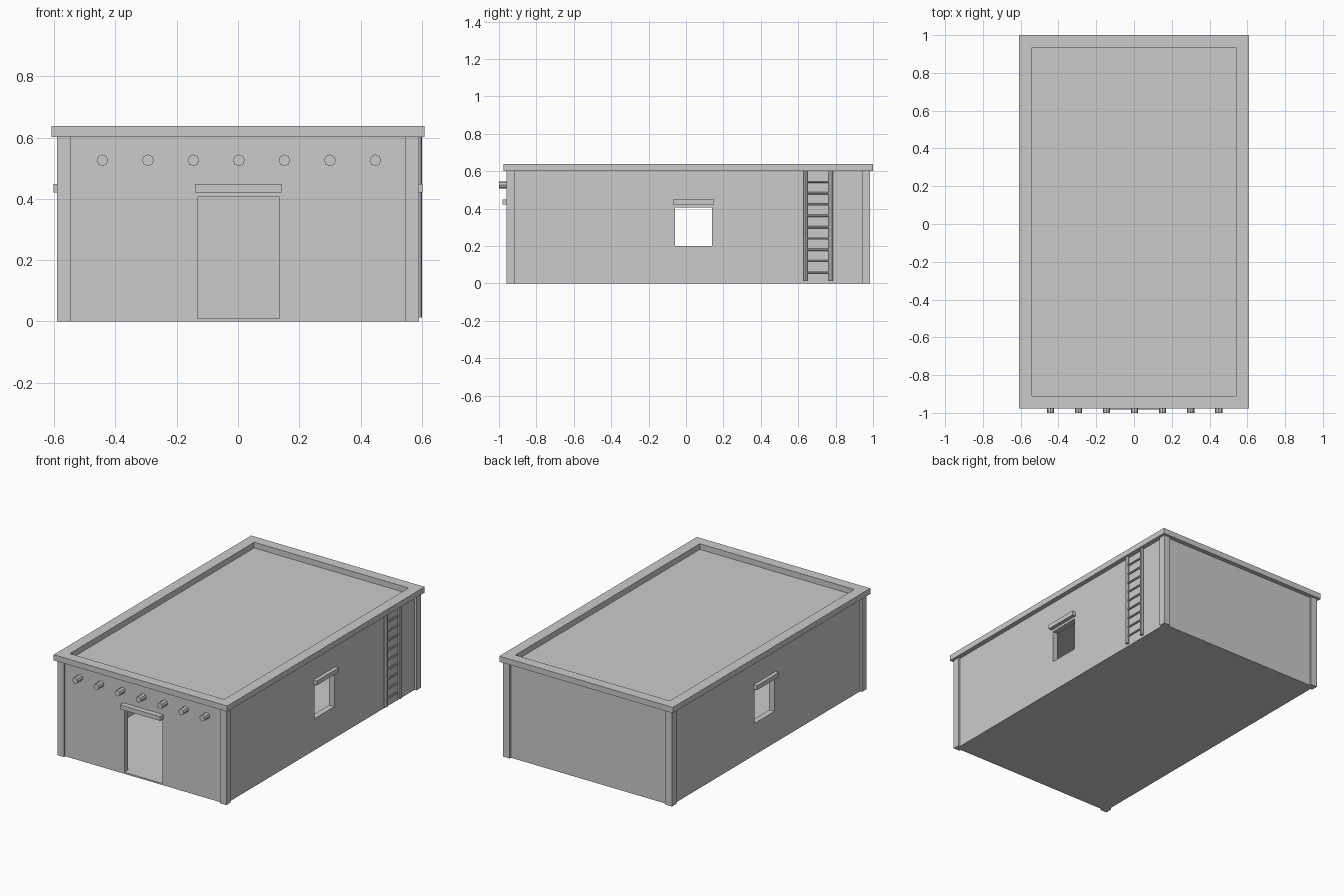
import bpy
import math

if "Cube" in bpy.data.objects:
    bpy.data.objects.remove(bpy.data.objects["Cube"])

CY = 0.012             # centre of the building in y
WX, WY = 0.578, 0.960  # half size, outer wall faces
IX, IY = 0.541, 0.923  # half size, inner wall faces
TOP = 0.602            # roof height


def box(name, x0, x1, y0, y1, z0, z1):
    bpy.ops.mesh.primitive_cube_add(
        size=1, location=((x0 + x1) / 2, (y0 + y1) / 2, (z0 + z1) / 2))
    ob = bpy.context.object
    ob.name = name
    ob.scale = (x1 - x0, y1 - y0, z1 - z0)
    bpy.ops.object.transform_apply(location=False, rotation=False, scale=True)
    return ob


def rod(name, radius, length, loc, rot=(0, 0, 0)):
    bpy.ops.mesh.primitive_cylinder_add(
        vertices=8, radius=radius, depth=length, location=loc, rotation=rot)
    bpy.context.object.name = name
    return bpy.context.object


def cut(target, cutter):
    mod = target.modifiers.new("cut", 'BOOLEAN')
    mod.operation = 'DIFFERENCE'
    mod.solver = 'EXACT'
    mod.object = cutter
    bpy.context.view_layer.objects.active = target
    bpy.ops.object.modifier_apply(modifier=mod.name)
    bpy.data.objects.remove(cutter, do_unlink=True)


# hollow wall shell with floor and roof, a doorway and two side windows
shell = box("walls", -WX, WX, CY - WY, CY + WY, 0, TOP)
cut(shell, box("room", -IX, IX, CY - IY, CY + IY, 0.01, 0.58))
cut(shell, box("doorway", -0.132, 0.136, -1.1, -0.8, 0.01, 0.406))
cut(shell, box("windows", -0.8, 0.8, -0.06, 0.139, 0.2, 0.406))

# parapet ring around the roof
parapet = box("parapet", -0.608, 0.608, CY - 0.988, CY + 0.988, TOP, 0.638)
cut(parapet, box("roof_opening", -IX, IX, CY - IY, CY + IY, 0.5, 0.7))

# corner posts, slightly proud of the walls
for sx in (-1, 1):
    for sy in (-1, 1):
        xs = sorted((sx * 0.547, sx * 0.591))
        ys = sorted((sy * 0.929, sy * 0.973))
        box("corner_post", xs[0], xs[1], CY + ys[0], CY + ys[1], 0, TOP)

# lintels over the door and the windows
box("door_lintel", -0.14, 0.142, -0.982, -0.93, 0.421, 0.448)
for sx in (-1, 1):
    xs = sorted((sx * 0.56, sx * 0.602))
    box("window_lintel", xs[0], xs[1], -0.07, 0.15, 0.421, 0.449)

# row of roof beam ends on the front
for i in range(7):
    rod("beam_end", 0.019, 0.06, (0.003 + (i - 3) * 0.1485, -0.97, 0.526),
        (math.pi / 2, 0, 0))

# ladder on the right wall
for y in (0.639, 0.774):
    rod("ladder_rail", 0.0115, TOP - 0.013, (0.589, y, (TOP + 0.013) / 2))
for i in range(10):
    rod("ladder_rung", 0.006, 0.135, (0.589, 0.7065, 0.06 + i * 0.0605 - 0.001),
        (math.pi / 2, 0, 0)) if i < 9 else None
